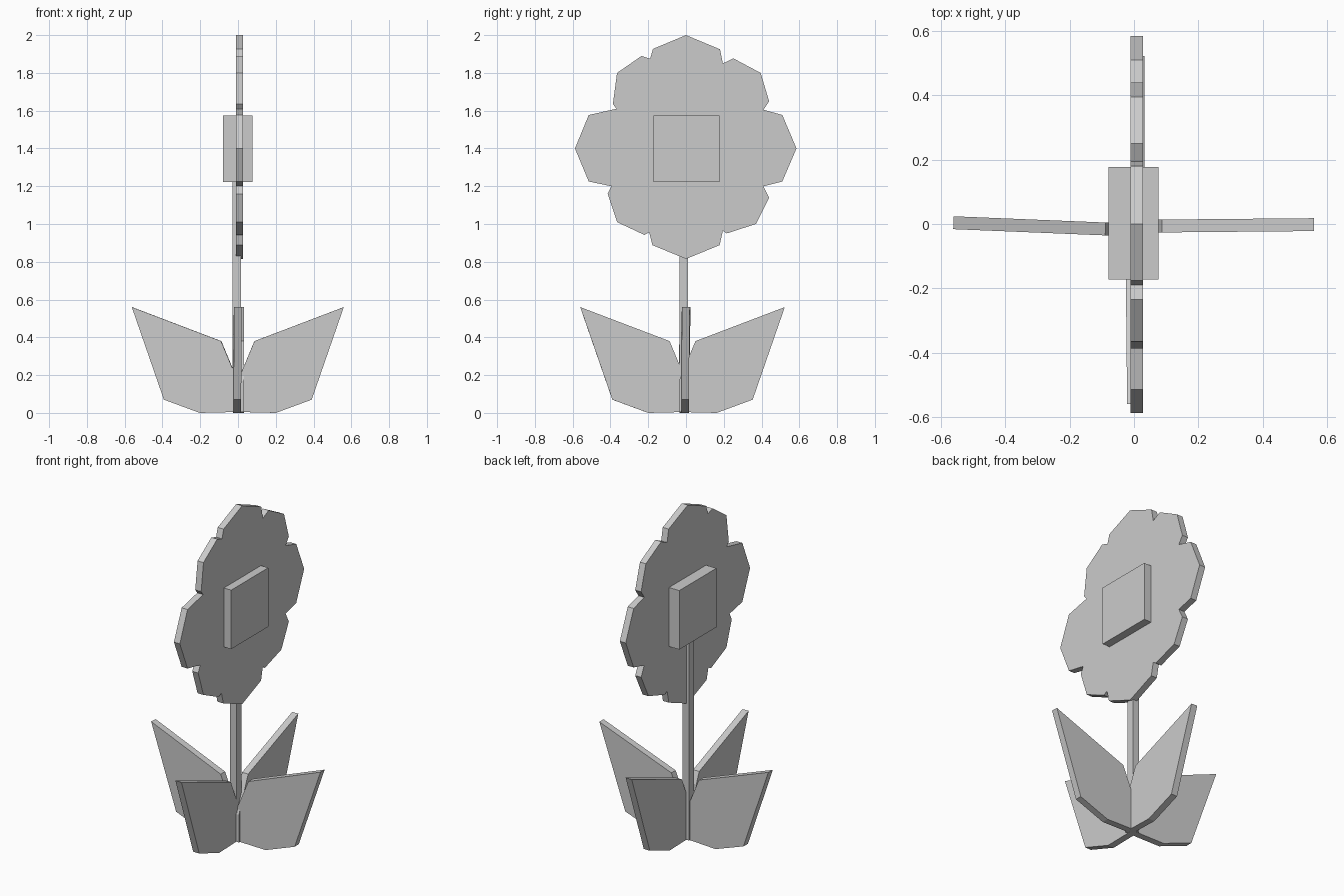
import bpy, bmesh
from math import pi
from mathutils import Matrix

if "Cube" in bpy.data.objects:
    bpy.data.objects.remove(bpy.data.objects["Cube"])


def slab(name, profile, thickness, matrix):
    """Extrude an outline drawn in local XZ, centred on local Y."""
    bm = bmesh.new()
    face = bm.faces.new([bm.verts.new((x, -thickness / 2, z)) for x, z in profile])
    ext = bmesh.ops.extrude_face_region(bm, geom=[face])
    moved = [g for g in ext["geom"] if isinstance(g, bmesh.types.BMVert)]
    bmesh.ops.translate(bm, verts=moved, vec=(0, thickness, 0))
    bmesh.ops.recalc_face_normals(bm, faces=bm.faces)
    bm.transform(matrix)
    mesh = bpy.data.meshes.new(name)
    bm.to_mesh(mesh)
    bm.free()
    ob = bpy.data.objects.new(name, mesh)
    bpy.context.collection.objects.link(ob)
    return ob


def box(name, x0, x1, y0, y1, z0, z1):
    """Axis-aligned box from its limits."""
    outline = [(x0, z0), (x1, z0), (x1, z1), (x0, z1)]
    return slab(name, outline, y1 - y0, Matrix.Translation((0, (y0 + y1) / 2, 0)))


# Flower head: scalloped petal disc standing in the YZ plane
petals = [
    (0, 2.0), (0.18, 1.925), (0.195, 1.85), (0.25, 1.877), (0.395, 1.80),
    (0.44, 1.65), (0.41, 1.605), (0.51, 1.577), (0.585, 1.40), (0.51, 1.225),
    (0.41, 1.20), (0.44, 1.14), (0.37, 1.0), (0.215, 0.95), (0.195, 0.965),
    (0.178, 0.888), (0, 0.815), (-0.178, 0.888), (-0.195, 0.957), (-0.22, 0.942),
    (-0.365, 1.01), (-0.415, 1.16), (-0.395, 1.20), (-0.515, 1.225), (-0.588, 1.40),
    (-0.515, 1.577), (-0.368, 1.61), (-0.387, 1.635), (-0.365, 1.80),
    (-0.235, 1.89), (-0.19, 1.875), (-0.175, 1.927),
]
slab("petals", petals, 0.039,
     Matrix.Translation((0.008, 0, 0)) @ Matrix.Rotation(pi / 2, 4, 'Z'))

# Square flower centre, proud of both faces
box("flower_centre", -0.08, 0.076, -0.173, 0.177, 1.223, 1.575)

# Square stem
box("stem", -0.028, 0.016, -0.035, 0.01, 0.005, 1.25)

# Four leaves crossing at the base: name, origin x, origin y, heading
leaf = [(0, 0.005), (0.2, 0), (0.39, 0.07), (0.56, 0.56),
        (0.087, 0.38), (0.02, 0.22), (0, 0.17)]
for name, x, y, heading in [
    ("leaf_right", 0, -0.007, 0.009),
    ("leaf_left", -0.002, -0.019, pi - 0.041),
    ("leaf_front", -0.007, 0, -pi / 2 + 0.01),
    ("leaf_back", 0.012, -0.037, pi / 2),
]:
    slab(name, leaf, 0.04,
         Matrix.Translation((x, y, 0)) @ Matrix.Rotation(heading, 4, 'Z'))
